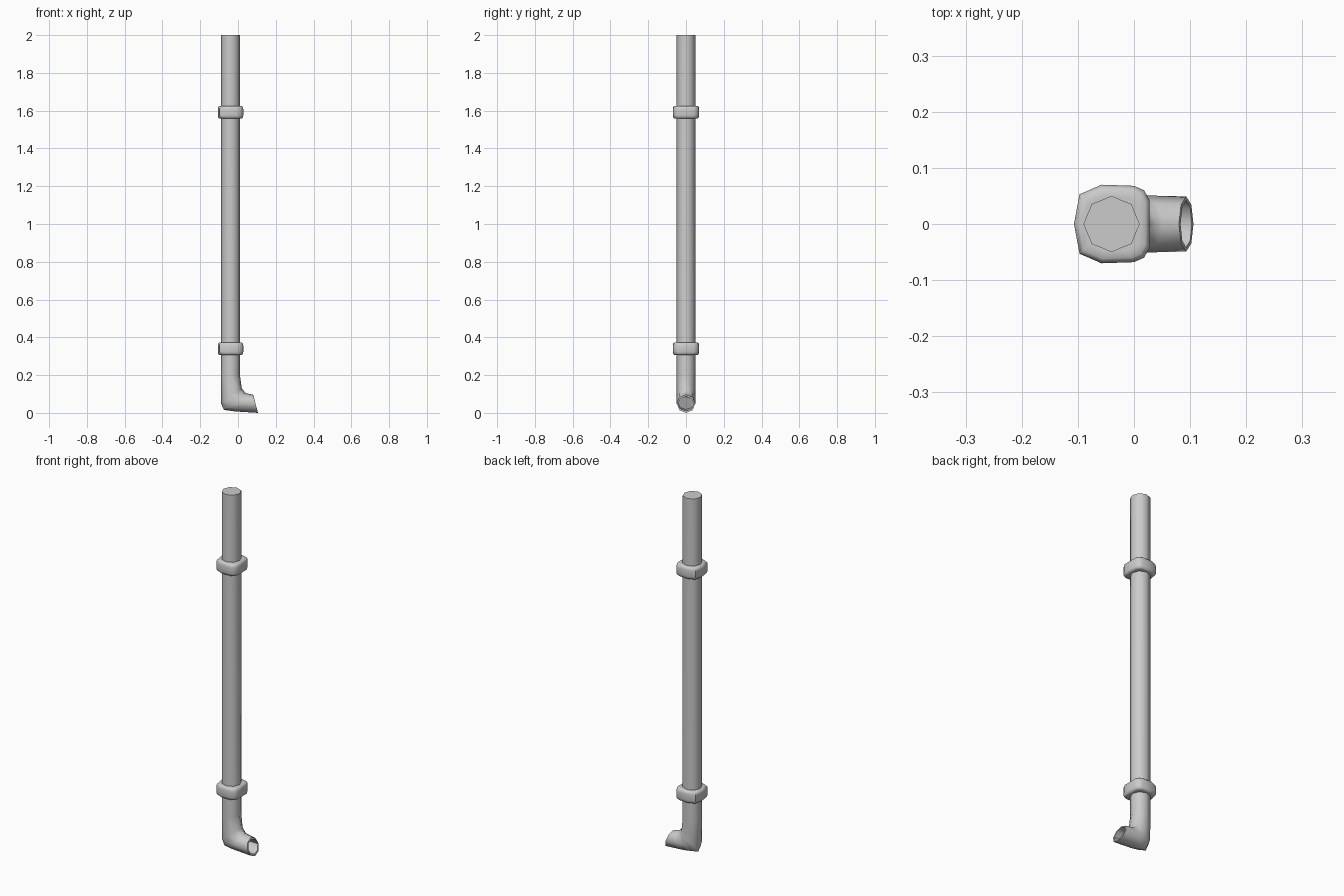
import bpy, math
from mathutils import Vector

if "Cube" in bpy.data.objects:
    bpy.data.objects.remove(bpy.data.objects["Cube"])


def loft(name, rings):
    """Skin a list of equal-sized rings and cap both ends."""
    n = len(rings[0])
    verts = [p for ring in rings for p in ring]
    faces = [(i * n + j, i * n + (j + 1) % n, (i + 1) * n + (j + 1) % n, (i + 1) * n + j)
             for i in range(len(rings) - 1) for j in range(n)]
    last = (len(rings) - 1) * n
    faces += [tuple(reversed(range(n))), tuple(range(last, last + n))]
    mesh = bpy.data.meshes.new(name)
    mesh.from_pydata(verts, [], faces)
    ob = bpy.data.objects.new(name, mesh)
    bpy.context.collection.objects.link(ob)
    bpy.ops.object.select_all(action='DESELECT')
    ob.select_set(True)
    bpy.context.view_layer.objects.active = ob
    bpy.ops.object.mode_set(mode='EDIT')
    bpy.ops.mesh.select_all(action='SELECT')
    bpy.ops.mesh.normals_make_consistent(inside=False)
    bpy.ops.object.mode_set(mode='OBJECT')
    bpy.ops.object.shade_smooth_by_angle(angle=math.radians(50))
    return ob


def pipe_ring(outer, inner, half_width, sides=8):
    """Octagon spanning two points of the side profile."""
    a, b = Vector((outer[0], 0, outer[1])), Vector((inner[0], 0, inner[1]))
    mid, half = (a + b) / 2, (b - a) / 2
    return [mid + half * math.cos(t) + Vector((0, half_width * math.sin(t), 0))
            for t in (math.tau * k / sides for k in range(sides))]


# Drainpipe with elbow and slanted, hollow outlet
loft("drainpipe", [pipe_ring(*r) for r in [
    ((-0.09, 2.0), (0.01, 2.0), 0.05),
    ((-0.09, 0.2), (0.01, 0.2), 0.05),
    ((-0.09, 0.05), (0.02, 0.13), 0.05),
    ((-0.075, 0.016), (0.04, 0.105), 0.051),
    ((-0.02, 0.008), (0.052, 0.102), 0.051),
    ((0.106, 0.0), (0.08, 0.096), 0.049),
    ((0.103, 0.01), (0.083, 0.087), 0.042),
    ((0.0, 0.018), (0.03, 0.085), 0.042),
]])

# Wall clamps: faceted on the left, squarer with rounded corners on the right
half = [(-0.097, 0.053), (-0.058, 0.07), (0.0, 0.068), (0.018, 0.06), (0.028, 0.042)]
outline = [(-0.107, 0)] + half + [(x, -y) for x, y in reversed(half)]
cx = -0.04


def clamp_ring(z, s):
    return [((x - cx) * s + cx, y * s, z) for x, y in outline]


for name, z in (("lower_clamp", 0.34), ("upper_clamp", 1.592)):
    loft(name, [clamp_ring(z + dz, s) for dz, s in (
        (-0.033, 0.70), (-0.033, 0.88), (-0.028, 0.96), (-0.017, 1.0),
        (0.017, 1.0), (0.028, 0.96), (0.033, 0.88), (0.033, 0.70))])
